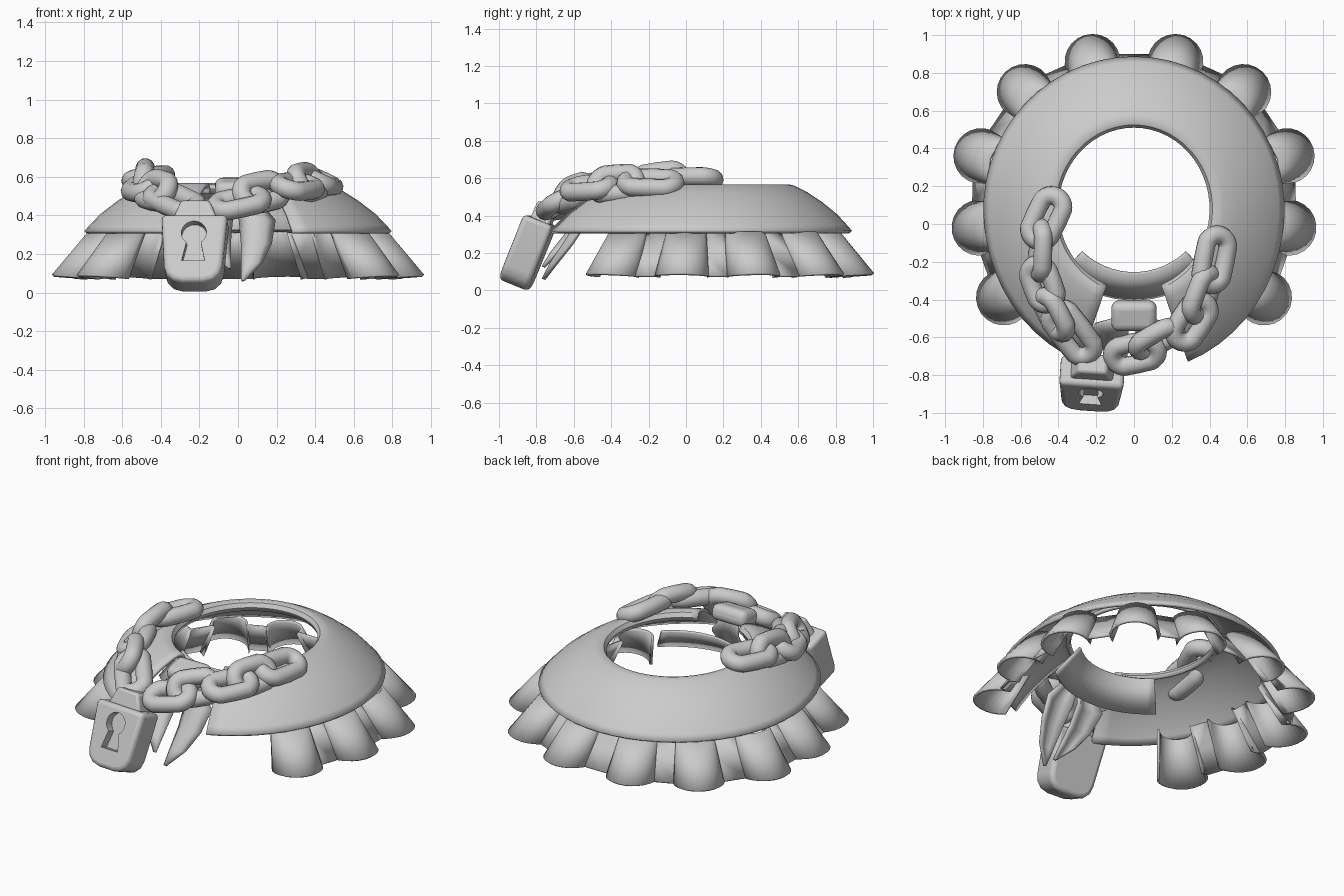
import bpy, bmesh
from math import sin, cos, pi, radians, atan2
from mathutils import Vector, Matrix

default = bpy.data.objects.get("Cube")
if default:
    bpy.data.objects.remove(default)


def finish(obj, angle=40):
    bpy.ops.object.select_all(action='DESELECT')
    obj.select_set(True)
    bpy.context.view_layer.objects.active = obj
    bpy.ops.object.shade_smooth_by_angle(angle=radians(angle))


def add_mesh(name, verts, faces):
    mesh = bpy.data.meshes.new(name)
    mesh.from_pydata([tuple(v) for v in verts], [], faces)
    bm = bmesh.new()
    bm.from_mesh(mesh)
    bmesh.ops.recalc_face_normals(bm, faces=bm.faces)
    bm.to_mesh(mesh)
    bm.free()
    obj = bpy.data.objects.new(name, mesh)
    bpy.context.collection.objects.link(obj)
    return obj


def loft(name, rows, thickness):
    """Skin equal-length rows of points into a thickened sheet."""
    n = len(rows[0])
    faces = [(r * n + i, r * n + i + 1, (r + 1) * n + i + 1, (r + 1) * n + i)
             for r in range(len(rows) - 1) for i in range(n - 1)]
    obj = add_mesh(name, [p for row in rows for p in row], faces)
    mod = obj.modifiers.new("Thickness", 'SOLIDIFY')
    mod.thickness = thickness
    mod.offset = 0
    finish(obj)


def prism(name, outline, y0, y1):
    """Extrude an x-z outline along y."""
    n = len(outline)
    verts = [(x, y, z) for y in (y0, y1) for x, z in outline]
    faces = [tuple(range(n)), tuple(range(2 * n - 1, n - 1, -1))]
    faces += [(i, (i + 1) % n, n + (i + 1) % n, n + i) for i in range(n)]
    return add_mesh(name, verts, faces)


def round_edges(obj, width, segments):
    bevel = obj.modifiers.new("Round", 'BEVEL')
    bevel.width = width
    bevel.segments = segments
    bevel.limit_method = 'ANGLE'
    finish(obj)


# Domed collar with a gap at the front
PROFILE = [(0.02, 0.515), (0, 0.535), (0.03, 0.552), (0.08, 0.557), (0.16, 0.55),
           (0.35, 0.515), (0.55, 0.467), (0.78, 0.40), (0.92, 0.345), (1, 0.312)]
GAP = radians(-69)
STEPS = 48


def collar_point(t, s, z):
    front = 0.80 if sin(t) > 0 else 0.86
    inner = Vector((0.41 * cos(t), 0.08 + 0.44 * sin(t), z))
    outer = Vector((0.79 * cos(t), 0.08 + front * sin(t), z))
    return inner.lerp(outer, s)


loft("collar", [[collar_point(GAP + (pi - 2 * GAP) * i / STEPS, s, z)
                 for i in range(STEPS + 1)] for s, z in PROFILE], 0.02)

# Fluted ruffle below the collar, with flat panels between the flutes
half = [(0.69, -0.39), (0.82, -0.02), (0.81, 0.36), (0.58, 0.70), (0.22, 0.86)]
flutes = half + [(-x, y) for x, y in reversed(half)]


def ruffle_row(t):
    radius = 0.10 + 0.04 * t
    row, previous = [], None
    for x, y in flutes:
        out = atan2(y - 0.1, x)
        direction = Vector((cos(out), sin(out), 0))
        centre = Vector((x, y, 0.31 - 0.235 * t)) - direction * 0.15 * (1 - t)
        if previous:
            across = (centre - previous).normalized()
            push = Vector((across.y, -across.x, 0)) * 0.035 * t
            row += [previous + across * radius + push, centre - across * radius + push]
        for k in range(15):
            a = radians(-112 + 224 * k / 14)
            row.append(centre + Vector((radius * cos(out + a), radius * sin(out + a),
                                        0.012 * t * cos(a))))
        previous = centre
    return row


loft("ruffle", [ruffle_row(t) for t in (0, 0.5, 1)], 0.016)

# Steep inner neck band closing the front
loft("neck_band", [[(r * cos(a), 0.14 + r * sin(a), z) for a in
                    [radians(-134 + 88 * i / 16) for i in range(17)]]
                   for r, z in ((0.40, 0.48), (0.54, 0.325))], 0.015)

# Flattened tie knot and two pointed tails
bpy.ops.mesh.primitive_cube_add(size=1, location=(0, -0.485, 0.535))
knot = bpy.context.object
knot.name = "tie_knot"
knot.scale = (0.24, 0.16, 0.10)
knot.rotation_euler.x = radians(15)
bpy.ops.object.transform_apply(location=False, rotation=False, scale=True)
round_edges(knot, 0.04, 4)

TAIL = [(-0.01, 0.08, -0.50, 0.50), (0.01, 0.19, -0.53, 0.37),
        (0.02, 0.17, -0.61, 0.25), (0.02, 0.12, -0.69, 0.15), (0.02, 0.03, -0.76, 0.06)]


def tail(name, side, shift, lift):
    rows = []
    for a, b, y, z in TAIL:
        rows.append([(side * (a + (b - a) * u) + shift, y - (b - a) * u * (1 - u),
                      z + lift * (0.5 - z)) for u in (0, 0.25, 0.5, 0.75, 1)])
    loft(name, rows, 0.02)


tail("left_tie_tail", 1, 0, 0)
tail("right_tie_tail", -1, -0.02, 0.15)


# Chain links: stretched rings laid end to end
def link(name, start, end, roll):
    p, q = Vector(start), Vector(end)
    ring, wire = 0.064, 0.05
    stretch = ((q - p).length - 2 * (ring + wire)) / 2
    bpy.ops.mesh.primitive_torus_add(major_segments=28, minor_segments=12,
                                     major_radius=ring, minor_radius=wire)
    obj = bpy.context.object
    obj.name = name
    for v in obj.data.vertices:
        if abs(v.co.x) > 0.001:
            v.co.x += stretch if v.co.x > 0 else -stretch
    along = (q - p).normalized()
    up = Vector((0, 0, 1))
    up = (up - along * up.dot(along)).normalized()
    up = Matrix.Rotation(radians(roll), 3, along) @ up
    rot = Matrix((along, up.cross(along), up)).transposed()
    obj.matrix_world = Matrix.Translation((p + q) / 2) @ rot.to_4x4()
    finish(obj, 60)


left_chain = [((0.46, -0.01, 0.57), (0.39, -0.37, 0.58), -25),
              ((0.42, -0.22, 0.58), (0.30, -0.53, 0.56), -58),
              ((0.40, -0.37, 0.56), (0.21, -0.66, 0.54), -20),
              ((0.26, -0.53, 0.55), (-0.02, -0.69, 0.49), -60),
              ((0.17, -0.65, 0.50), (-0.16, -0.72, 0.43), -25)]
right_chain = [((-0.39, 0.19, 0.60), (-0.54, -0.13, 0.59), 12),
               ((-0.49, 0.03, 0.60), (-0.50, -0.31, 0.55), 78),
               ((-0.54, -0.17, 0.56), (-0.43, -0.47, 0.54), 30),
               ((-0.50, -0.34, 0.55), (-0.35, -0.62, 0.51), 60),
               ((-0.45, -0.42, 0.53), (-0.21, -0.73, 0.42), 20)]
for side, chain in (("left", left_chain), ("right", right_chain)):
    for i, (start, end, roll) in enumerate(chain):
        link(f"{side}_chain_link_{i + 1}", start, end, roll)

# Padlock body with keyhole recess
edge = [(0.055, -0.005), (0.105, 0.008), (0.138, 0.04), (0.152, 0.085), (0.172, 0.37)]
body = prism("padlock_body", edge + [(-x, z) for x, z in reversed(edge)], -0.087, 0.083)
round_edges(body, 0.025, 3)

keyhole = [(0.065 * cos(a), 0.265 + 0.065 * sin(a)) for a in
           [radians(-55 + 290 * i / 18) for i in range(19)]]
keyhole += [(-0.06, 0.11), (0.06, 0.11)]
cutter = prism("keyhole_cutter", keyhole, -0.2, -0.035)
cutter.hide_render = True
cut = body.modifiers.new("Keyhole", 'BOOLEAN')
cut.object = cutter
cut.solver = 'EXACT'
finish(body)
for name in [m.name for m in body.modifiers if m.type in {'BEVEL', 'BOOLEAN'}]:
    bpy.ops.object.modifier_apply(modifier=name)
bpy.data.objects.remove(cutter)
finish(body)

# Tapered shackle above the padlock
shackle = prism("padlock_shackle", [(-0.12, 0.35), (0.12, 0.35), (0.075, 0.465), (-0.075, 0.465)],
                -0.05, 0.06)
round_edges(shackle, 0.015, 2)

place = (Matrix.Translation((-0.23, -0.915, 0.032)) @ Matrix.Rotation(radians(-4), 4, 'Z')
         @ Matrix.Rotation(radians(-22), 4, 'X'))
for part in (body, shackle):
    part.matrix_world = place
